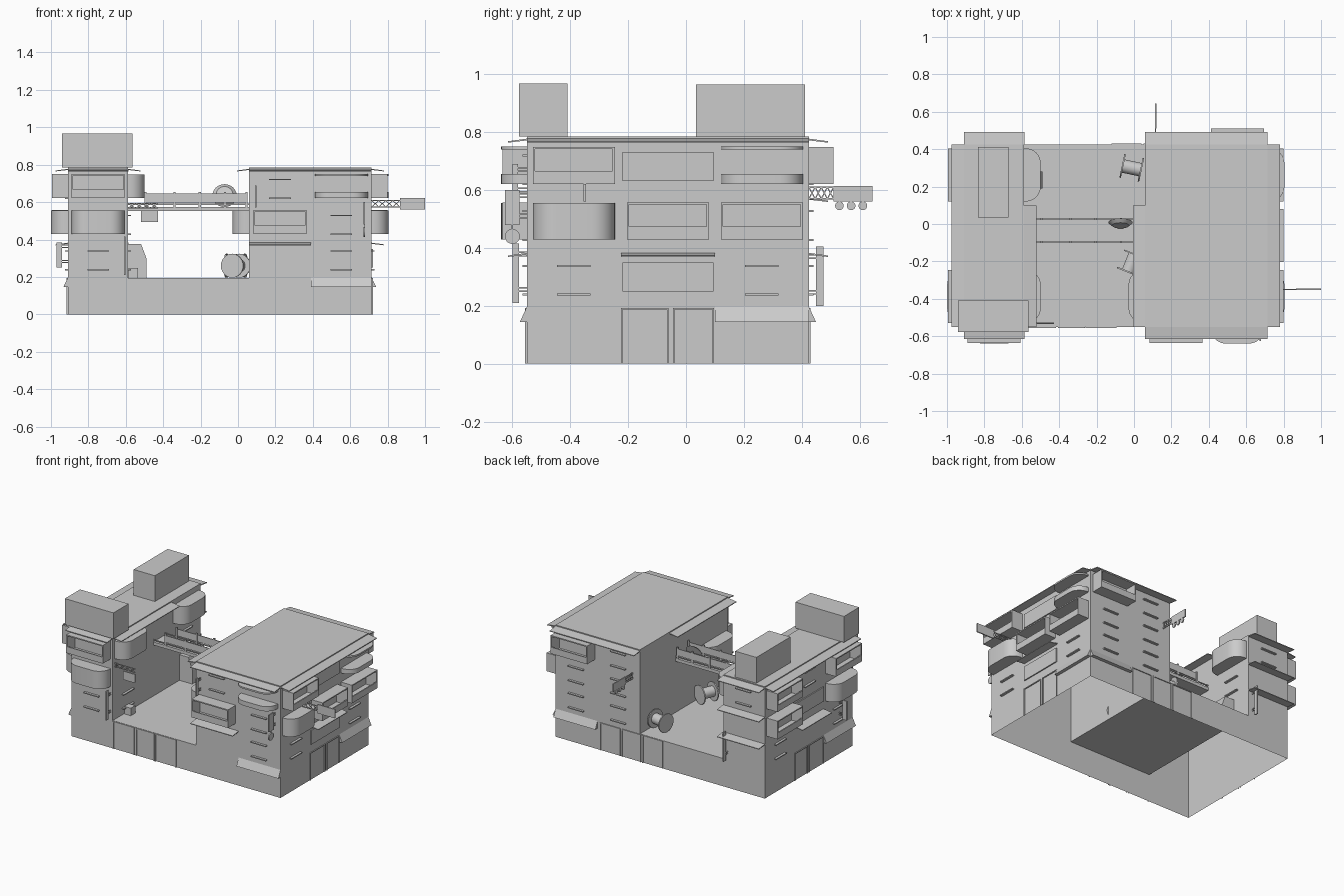
import bpy, bmesh
from math import sin, cos, pi, radians, hypot
from mathutils import Matrix, Vector

if "Cube" in bpy.data.objects:
    bpy.data.objects.remove(bpy.data.objects["Cube"])

# A facade is (wall axis, wall position, outward sign); local coords: u along wall, d outward, z up
W = ('y', 0, 1)  # plain world axes
def pt(f, u, d, z):
    k = f[1] + f[2] * d
    return (k, u, z) if f[0] == 'x' else (u, k, z)

def finish(name, bm, smooth=False):
    bmesh.ops.recalc_face_normals(bm, faces=bm.faces)
    me = bpy.data.meshes.new(name)
    bm.to_mesh(me)
    bm.free()
    ob = bpy.data.objects.new(name, me)
    bpy.context.collection.objects.link(ob)
    if smooth:
        bpy.context.view_layer.objects.active = ob
        ob.select_set(True)
        bpy.ops.object.shade_smooth_by_angle(angle=radians(35))
        ob.select_set(False)
    return ob

def prism(bm, a, b, bottom=True, top=True):
    va, vb = [bm.verts.new(p) for p in a], [bm.verts.new(p) for p in b]
    n = len(a)
    for i in range(n):
        j = (i + 1) % n
        bm.faces.new((va[i], va[j], vb[j], vb[i]))
    if bottom:
        bm.faces.new(va[::-1])
    if top:
        bm.faces.new(vb)

def box(bm, f, u0, u1, d0, d1, z0, z1, bottom=True, top=True):
    c = [(u0, d0), (u1, d0), (u1, d1), (u0, d1)]
    prism(bm, [pt(f, u, d, z0) for u, d in c], [pt(f, u, d, z1) for u, d in c], bottom, top)

def profile(bm, f, dz, u0, u1):
    prism(bm, [pt(f, u0, d, z) for d, z in dz], [pt(f, u1, d, z) for d, z in dz])

def plan(bm, f, ud, z0, z1):
    prism(bm, [pt(f, u, d, z0) for u, d in ud], [pt(f, u, d, z1) for u, d in ud])

def boxes(name, f, *dims):
    bm = bmesh.new()
    for d in dims:
        box(bm, f, *d)
    return finish(name, bm)

def cyl(bm, r, h, m, r2=None):
    bmesh.ops.create_cone(bm, cap_ends=True, segments=24, radius1=r,
                          radius2=r if r2 is None else r2, depth=h, matrix=m)

# Facade parts, one per wall module
D, HW = 0.085, 0.142
def awning(f, u0, u1, z, name="awning"):
    bm = bmesh.new()
    profile(bm, f, [(0, z), (0.066, z - 0.008), (0.066, z - 0.003), (0, z + 0.006)], u0, u1)
    finish(name, bm)

def ledges(f, u, z):
    boxes("window_ledges", f, *[(u - .058, u + .058, 0, .016, z + h, z + h + .007) for h in (.04, .14)])

def window_panel(f, u, z):
    boxes("window_panel", f, (u - .157, u + .157, 0, .008, z + .055, z + .155))

def box_balcony(f, u, z):
    a, b, z0, z1, t = u - HW, u + HW, z + .045, z + .173, .008
    boxes("box_balcony", f, (a, b, 0, D, z0, z0 + t), (a, b, 0, D, z1 - t, z1),
          (a, a + t, 0, D, z0, z1), (b - t, b, 0, D, z0, z1), (a, b, D - t, D, z0, z0 + .045))

def round_plan(u, inset=0):
    r, h, d = .08, HW - inset, D + .004 - inset
    arc = [(h - r + r * cos(i * pi / 16), d - r + r * sin(i * pi / 16)) for i in range(9)]
    return [(u + h, 0)] + [(u + p, q) for p, q in arc] + [(u - p, q) for p, q in arc[::-1]] + [(u - h, 0)]

def round_balcony(f, u, z):
    bm = bmesh.new()
    plan(bm, f, round_plan(u), z + .045, z + .170)
    finish("round_balcony", bm, True)

def open_round_balcony(f, u, z):
    bm = bmesh.new()
    plan(bm, f, round_plan(u), z + .045, z + .078)
    plan(bm, f, round_plan(u), z + .163, z + .174)
    finish("open_round_balcony", bm, True)

KIT = {'l': ledges, 'p': window_panel, 'b': box_balcony, 'r': round_balcony, 'o': open_round_balcony}
LEVEL = (.195, .385, .577)
YM = [(-.55, -.225), (-.225, .1), (.1, .425)]
XL, XR = [(-.91, -.585)], [(.06, .39), (.39, .715)]
def fill(f, mods, rows):
    for z, row in zip(LEVEL, rows):
        for (a, b), cell in zip(mods, row.split()):
            for c in cell:
                if c == 'a':
                    awning(f, a, b, z + .182)
                elif c in KIT:
                    KIT[c](f, (a + b) / 2, z)

FRONT, BACK = ('y', -.55, -1), ('y', .425, 1)
LEFT, RIGHT = ('x', -.91, -1), ('x', .715, 1)
LIN, RIN = ('x', -.588, 1), ('x', .06, -1)

# Hollow podium, courtyard floor and tower shells, open underneath
bm = bmesh.new()
box(bm, W, -.91, .715, -.55, .425, 0, .195, False, False)
finish("podium_walls", bm)
bm = bmesh.new()
bm.faces.new([bm.verts.new((x, y, .195)) for x, y in ((-.588, -.55), (.06, -.55), (.06, .425), (-.588, .425))])
finish("courtyard_floor", bm)
for name, x0, x1 in (("left_tower", -.91, -.588), ("right_tower", .06, .715)):
    bm = bmesh.new()
    box(bm, W, x0, x1, -.55, .425, .195, .785, False)
    finish(name, bm)

# Facade layouts: rows from lowest floor up
fill(FRONT, XL, ["l", "r", "b"])
fill(FRONT, XR, ["a l", "b l", "l o"])
fill(RIGHT, YM, ["l pa l", "r b b", "b p o"])
fill(BACK, XR, ["l l", "l l", "l b"])
fill(BACK, XL, ["a", "a", "l"])
fill(LEFT, YM, ["l a l", "r p b", "b l b"])
fill(LIN, YM, ["l - -", "- - l", "r - r"])
fill(RIN, YM, ["- - -", "r - -", "- - -"])

# Roof edge awnings
for f, mods in ((FRONT, XL + XR), (BACK, XL + XR), (LEFT, YM), (RIGHT, YM), (LIN, YM[:2]), (RIN, YM[:2])):
    for a, b in mods:
        awning(f, a, b, .772, "roof_awning")

# Roof tanks
boxes("front_roof_box", W, (-.94, -.563, -.578, -.41, .785, .968))
boxes("back_roof_box", W, (-.835, -.67, .035, .412, .785, .966))

# Sloped shop awnings on the podium
for f, a, b in ((FRONT, .39, .715), (RIGHT, .1, .425), (BACK, .39, .715), (LEFT, -.55, -.225)):
    bm = bmesh.new()
    profile(bm, f, [(0, .197), (.024, .145), (0, .145)], a, b)
    finish("shop_awning", bm)

# Door and shutter frames
def door(f, a, b, h=.193, t=.006):
    boxes("door_frame", f, (a, a + t, 0, .006, 0, h), (b - t, b, 0, .006, 0, h), (a, b, 0, .006, h - t, h))
for a, b in ((-.585, -.418), (-.405, -.262), (-.258, -.093)):
    door(FRONT, a, b)
for a, b in ((-.225, -.06), (-.045, .097)):
    door(RIGHT, a, b)
    door(LEFT, a, b)
for a, b in ((.21, .37), (.05, .2), (-.12, .04)):
    door(BACK, a, b)

# Hanging signs on lattice arms
def bar(bm, f, u, p, q, w=.005):
    l = hypot(q[0] - p[0], q[1] - p[1])
    nx, nz = -(q[1] - p[1]) / l * w / 2, (q[0] - p[0]) / l * w / 2
    profile(bm, f, [(p[0] - nx, p[1] - nz), (q[0] - nx, q[1] - nz), (q[0] + nx, q[1] + nz), (p[0] + nx, p[1] + nz)],
            u - w / 2, u + w / 2)

def arm_sign(f, u, length, z0, z1, plate, lamps=0):
    bm = bmesh.new()
    for z in (z0, z1):
        bar(bm, f, u, (0, z), (length, z))
    n = 4
    for i in range(n):
        a, b = length * i / n, length * (i + 1) / n
        bar(bm, f, u, (a, z0), (b, z1), .004)
        bar(bm, f, u, (a, z1), (b, z0), .004)
    d0, d1, p0, p1 = plate
    box(bm, f, u - .004, u + .004, d0, d1, p0, p1)
    for i in range(lamps):
        d = d0 + (d1 - d0) * (i + .5) / lamps * .9
        plan_c = [(d + .015 * cos(k * pi / 8), p0 - .014 + .015 * sin(k * pi / 8)) for k in range(16)]
        profile(bm, f, plan_c, u - .004, u + .004)
    finish("arm_sign", bm)

arm_sign(RIGHT, -.35, .15, .575, .608, (.15, .285, .56, .622))
arm_sign(BACK, .115, .085, .57, .61, (.085, .22, .56, .615), 3)
arm_sign(LIN, -.53, .16, .568, .592, (.07, .16, .495, .555))

def wall_sign(f, u, d0, d1, z0, z1, disc=False):
    bm = bmesh.new()
    box(bm, f, u - .004, u + .004, d0, d1, z0, z1)
    for t in (.2, .8):
        z = z0 + (z1 - z0) * t
        bar(bm, f, u, (0, z), (d0, z))
        bar(bm, f, u, (0, z + .012), (d0, z + .012))
    if disc:
        c = (d0 + d1) / 2
        profile(bm, f, [(c + .026 * cos(k * pi / 10), z0 - .04 + .026 * sin(k * pi / 10)) for k in range(20)],
                u - .004, u + .004)
        bar(bm, f, u, (c, z0), (c, z0 - .03))
    finish("wall_sign", bm)

wall_sign(FRONT, .675, .025, .075, .48, .60, True)
wall_sign(FRONT, .095, .03, .05, .57, .69)
wall_sign(FRONT, -.605, .028, .05, .21, .415)
wall_sign(BACK, -.62, .025, .05, .2, .405)
wall_sign(LEFT, -.4, .03, .06, .25, .385)

# Bridge between the towers
bm = bmesh.new()
box(bm, W, -.588, .06, -.1, .03, .553, .575)
for y in (-.1, .024):
    box(bm, W, -.588, .06, y, y + .006, .585, .592)
    box(bm, W, -.5, .045, y, y + .006, .597, .645)
    for x in (-.5, -.345, -.21, -.075, .04):
        box(bm, W, x, x + .012, y - .002, y + .008, .575, .655)
finish("bridge", bm)

# Dish standing on the bridge
bm = bmesh.new()
cyl(bm, .065, .018, Matrix.Translation((-.072, 0, .638)) @ Matrix.Rotation(radians(70), 4, 'X'), .045)
finish("bridge_dish", bm, True)

# Cable reels in the courtyard
for y, ang in ((.3, -12), (-.21, 68)):
    bm = bmesh.new()
    m = Matrix.Translation((-.012, y, .26)) @ Matrix.Rotation(radians(ang), 4, 'Z') @ Matrix.Rotation(pi / 2, 4, 'Y')
    cyl(bm, .036, .1, m)
    for s in (-1, 1):
        cyl(bm, .064, .008, m @ Matrix.Translation((0, 0, s * .05)))
    finish("cable_reel", bm, True)

# Vent hood and crate beside the left tower
bm = bmesh.new()
profile(bm, LIN, [(0, .195), (.1, .195), (.1, .295), (.07, .375), (0, .375)], .19, .28)
finish("vent_hood", bm)
boxes("crate", W, (-.585, -.535, -.425, -.375, .195, .248))
